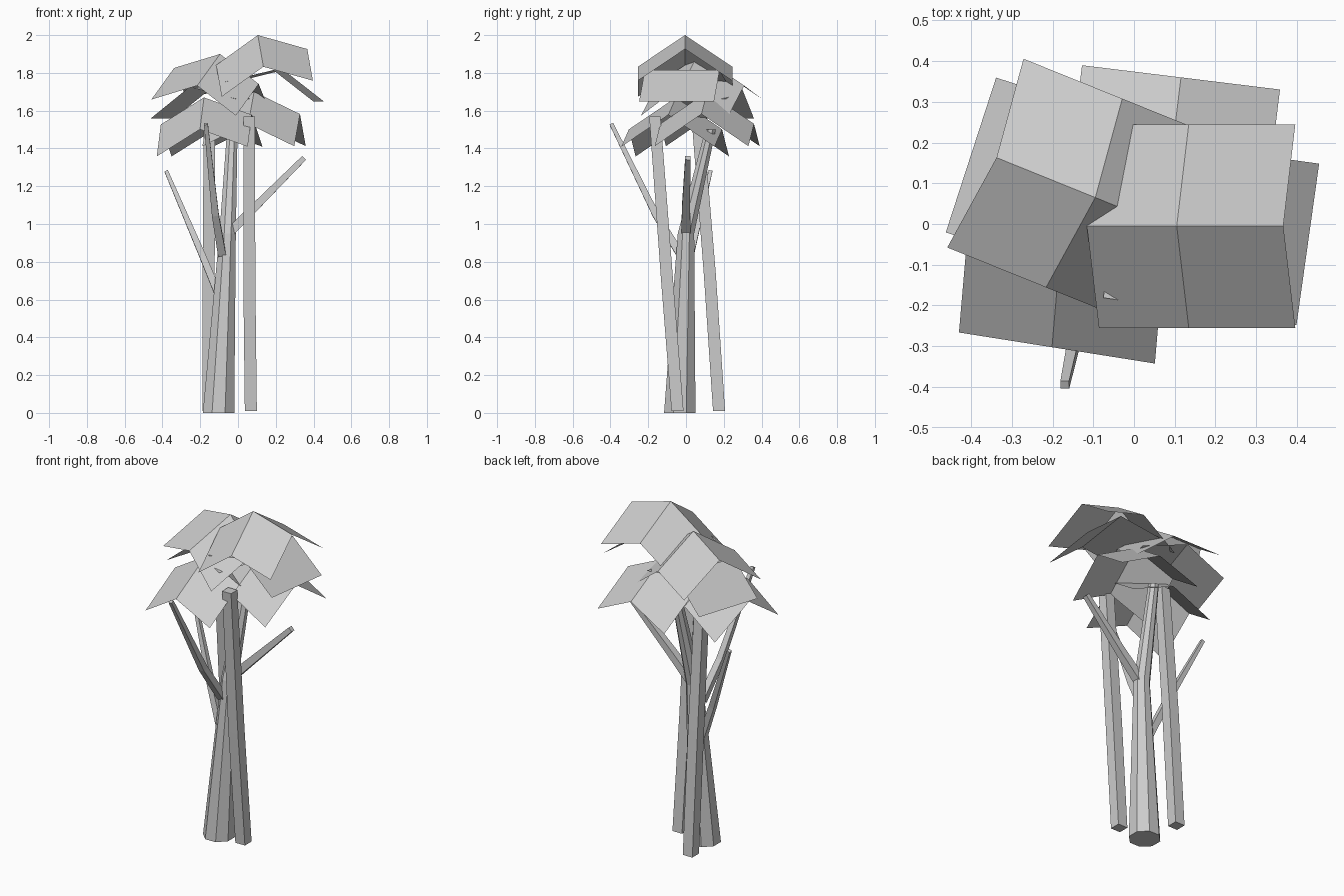
import bpy
from math import cos, sin, pi, radians
from mathutils import Vector, Matrix

if "Cube" in bpy.data.objects:
    bpy.data.objects.remove(bpy.data.objects["Cube"])


def make(name, verts, faces):
    me = bpy.data.meshes.new(name)
    me.from_pydata([tuple(v) for v in verts], [], faces)
    me.update()
    ob = bpy.data.objects.new(name, me)
    bpy.context.collection.objects.link(ob)
    return ob


def limb(name, path, radii, sides=4, tilt=False):
    """Capped, tapered prism swept along a path."""
    path = [Vector(p) for p in path]
    verts, faces = [], []
    last = len(path) - 1
    for i, (p, r) in enumerate(zip(path, radii)):
        d = path[min(i + 1, last)] - path[max(i - 1, 0)]
        q = Vector((0, 0, 1)).rotation_difference(d) if tilt else None
        for k in range(sides):
            a = 2 * pi * (k + 0.5) / sides
            o = Vector((r * cos(a), r * sin(a), 0))
            verts.append(p + (q @ o if tilt else o))
    for i in range(last):
        for k in range(sides):
            n = (k + 1) % sides
            a, b = i * sides, (i + 1) * sides
            faces.append((a + k, a + n, b + n, b + k))
    faces.append(tuple(reversed(range(sides))))
    faces.append(tuple(range(last * sides, (last + 1) * sides)))
    return make(name, verts, faces)


def leaf(name, peak, turn, pitch, half_width=0.25, eave_drop=0.17):
    """Thin folded leaf panel, 2 x 2 faces, bent down along its length."""
    m = (Matrix.Translation(peak) @ Matrix.Rotation(radians(turn), 4, 'Z')
         @ Matrix.Rotation(radians(-pitch), 4, 'Y'))
    verts = [m @ Vector((0.245 * i, half_width * j, -0.118 * abs(i) - eave_drop * abs(j)))
             for j in (-1, 0, 1) for i in (-1, 0, 1)]
    faces = [(a, a + 1, a + 4, a + 3) for a in (0, 1, 3, 4)]
    return make(name, verts, faces)


# Trunks
limb("main_trunk", [(-0.103, -0.033, 0), (-0.055, 0.0, 0.95), (-0.03, 0.13, 1.5)],
     [0.09, 0.047, 0.03], sides=8)
limb("front_trunk", [(0.068, -0.045, 0.01), (0.06, -0.1, 0.7), (0.06, -0.165, 1.57)],
     [0.045, 0.045, 0.042])
limb("back_trunk", [(-0.155, 0.175, 0.01), (-0.155, 0.125, 0.75), (-0.152, 0.06, 1.55)],
     [0.045, 0.045, 0.042])

# Branches
limb("left_branch", [(-0.10, -0.01, 0.62), (-0.20, 0.03, 0.86), (-0.38, 0.13, 1.28)],
     [0.028, 0.024, 0.014], tilt=True)
limb("right_branch", [(-0.05, 0.0, 0.95), (0.09, 0.0, 1.09), (0.35, 0.01, 1.35)],
     [0.035, 0.03, 0.02], tilt=True)
limb("front_branch", [(-0.085, -0.03, 0.84), (-0.12, -0.16, 1.05), (-0.17, -0.395, 1.53)],
     [0.03, 0.026, 0.015], tilt=True)

# Canopy: folded upper and lower leaves
leaf("top_right_leaf", (0.105, -0.005, 2.0), 0, 10)
leaf("top_left_leaf", (-0.095, 0.065, 1.9), 158, 10)
leaf("back_right_leaf", (0.085, 0.112, 1.70), -7, 0)
leaf("front_left_leaf", (-0.18, -0.053, 1.67), -9, 6)

# Canopy: plain arched leaves under the top pair
leaf("right_under_leaf", (0.214, -0.02, 1.815), -8, -12, 0.2, 0)
leaf("left_under_leaf", (-0.196, 0.103, 1.725), 162, -12, 0.2, 0)
